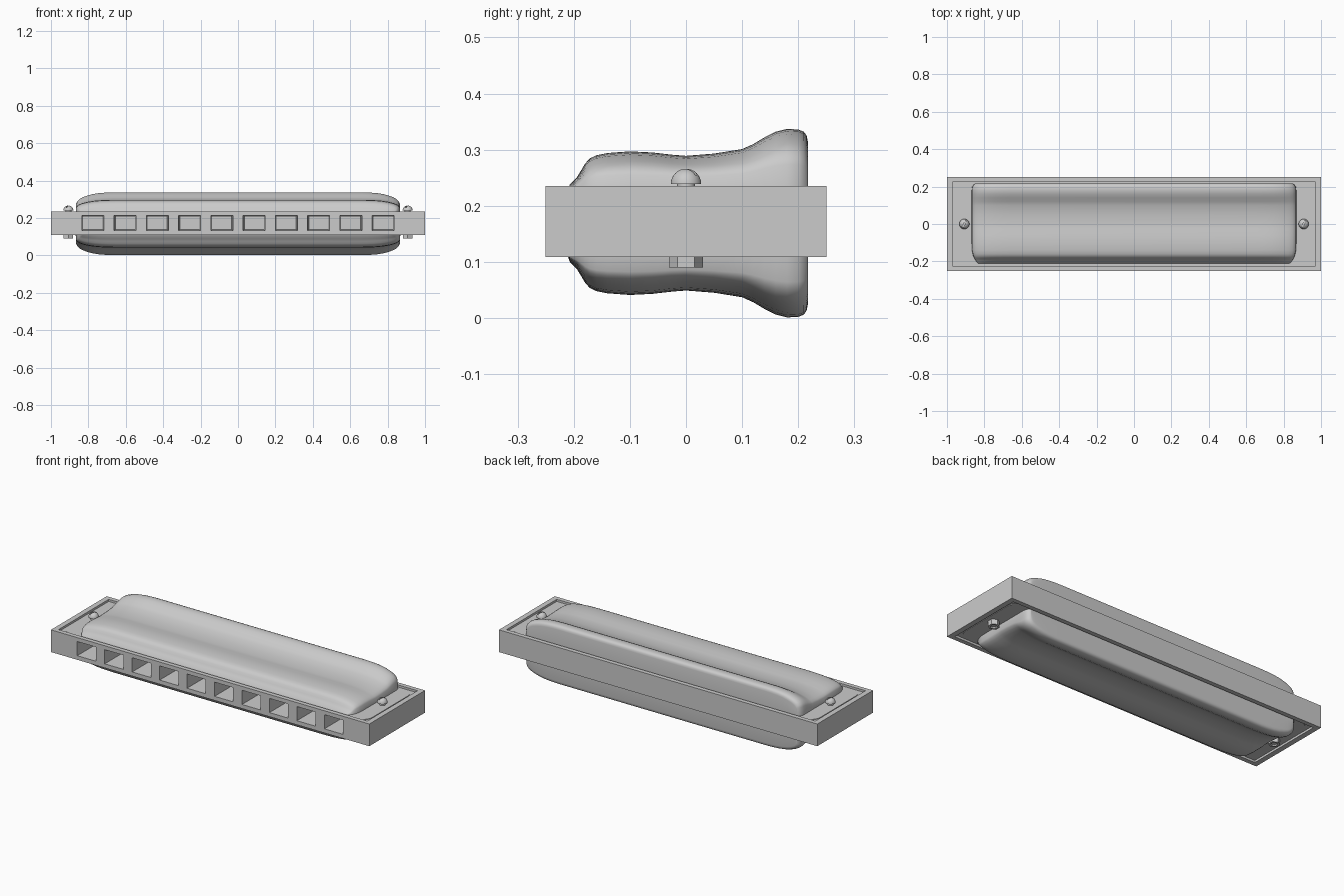
import bpy, bmesh, math
from mathutils import Matrix

cube = bpy.data.objects.get("Cube")
if cube:
    bpy.data.objects.remove(cube, do_unlink=True)

metal = bpy.data.materials.new("plain grey")
metal.use_nodes = True
GREY = (0.6, 0.6, 0.6, 1)
metal.diffuse_color = GREY
metal.node_tree.nodes["Principled BSDF"].inputs["Base Color"].default_value = GREY

BOTTOM, TOP, RECESS = 0.109, 0.235, 0.012
MID = 0.169  # mirror height of the two covers


def finish(bm, name, smooth=None):
    bmesh.ops.recalc_face_normals(bm, faces=bm.faces)
    mesh = bpy.data.meshes.new(name)
    bm.to_mesh(mesh)
    bm.free()
    mesh.materials.append(metal)
    ob = bpy.data.objects.new(name, mesh)
    bpy.context.collection.objects.link(ob)
    if smooth:
        select(ob)
        bpy.ops.object.shade_smooth_by_angle(angle=math.radians(smooth))
    return ob


def select(ob):
    bpy.ops.object.select_all(action='DESELECT')
    ob.select_set(True)
    bpy.context.view_layer.objects.active = ob


def add_box(bm, x, y, z, turn=0):
    """Box from (low, high) ranges, optionally turned about its own z axis."""
    size = [b - a for a, b in (x, y, z)]
    centre = [(a + b) / 2 for a, b in (x, y, z)]
    m = Matrix.Translation(centre) @ Matrix.Rotation(turn, 4, 'Z') @ Matrix.Diagonal((*size, 1))
    return bmesh.ops.create_cube(bm, size=1, matrix=m)["verts"]


def add_cylinder(bm, x, radius, low, high, sides):
    bmesh.ops.create_cone(bm, cap_ends=True, segments=sides, radius1=radius, radius2=radius,
                          depth=high - low, matrix=Matrix.Translation((x, 0, (low + high) / 2)))


def cut(ob, bm):
    """Subtract a closed shape and discard it."""
    tool = finish(bm, "cutter")
    tool.hide_render = True
    mod = ob.modifiers.new("cut", 'BOOLEAN')
    mod.operation, mod.object, mod.solver = 'DIFFERENCE', tool, 'EXACT'
    select(ob)
    bpy.ops.object.modifier_apply(modifier=mod.name)
    bpy.data.objects.remove(tool, do_unlink=True)


# Comb body with a shallow recess above and below, and ten blow holes
bm = bmesh.new()
add_box(bm, (-1, 1), (-0.25, 0.25), (BOTTOM, TOP))
body = finish(bm, "comb_body")
bm = bmesh.new()
for low, high in ((TOP - RECESS, TOP + 0.1), (BOTTOM - 0.1, BOTTOM + RECESS)):
    add_box(bm, (-0.97, 0.97), (-0.225, 0.225), (low, high))
cut(body, bm)
bm = bmesh.new()
for i in range(10):
    x = (i - 4.5) * 0.1725
    verts = add_box(bm, (x - 0.059, x + 0.059), (-0.26, -0.05), (0.132, 0.213))
    for v in verts:  # holes narrow slightly towards the inside
        if v.co.y > -0.1:
            v.co.x = x + (v.co.x - x) * 0.88
            v.co.z = 0.1725 + (v.co.z - 0.1725) * 0.88
cut(body, bm)


# Reed plates with rounded corners
def reed_plate(name, low, high):
    bm = bmesh.new()
    r, ring = 0.06, []
    for k, (sx, sy) in enumerate(((1, 1), (-1, 1), (-1, -1), (1, -1))):
        for j in range(9):
            a = math.pi / 2 * (k + j / 8)
            ring.append(bm.verts.new((sx * (0.955 - r) + r * math.cos(a),
                                      sy * (0.218 - r) + r * math.sin(a), low)))
    face = bm.faces.new(ring)
    top = bmesh.ops.extrude_face_region(bm, geom=[face])["geom"]
    for v in top:
        if isinstance(v, bmesh.types.BMVert):
            v.co.z = high
    finish(bm, name)


reed_plate("upper_reed_plate", TOP - RECESS - 0.005, TOP - RECESS + 0.003)
reed_plate("lower_reed_plate", BOTTOM + RECESS - 0.003, BOTTOM + RECESS + 0.005)

# Cover profile: depth, height
PROFILE = [(-0.213, 0.222), (-0.207, 0.238), (-0.195, 0.25), (-0.187, 0.263), (-0.18, 0.275),
           (-0.172, 0.284), (-0.16, 0.29), (-0.14, 0.294), (-0.1, 0.297), (-0.06, 0.295),
           (-0.025, 0.291), (0, 0.289), (0.05, 0.293), (0.1, 0.301), (0.12, 0.31),
           (0.14, 0.322), (0.16, 0.332), (0.18, 0.337), (0.2, 0.336), (0.21, 0.332),
           (0.215, 0.325), (0.217, 0.315), (0.217, 0.222)]
# Half-length stations with the share of the full height reached there
ENDS = [(0.868, 0), (0.866, 0.45), (0.86, 0.57), (0.848, 0.68), (0.83, 0.77), (0.805, 0.85),
        (0.775, 0.92), (0.74, 0.965), (0.7, 0.99), (0.66, 1)]


def narrowing(y):
    """Shortens the cover at its front and rear corners."""
    front = max(0, (-0.1 - y) / 0.113)
    rear = max(0, (y - 0.18) / 0.037)
    return 1 - 0.04 * front ** 3 - 0.022 * rear ** 3


def cover(name, flip):
    bm = bmesh.new()
    stations = [(-x, f) for x, f in ENDS] + [(x, f) for x, f in reversed(ENDS)]
    rows = []
    for x, f in stations:
        row = []
        for y, z in PROFILE:
            h = 0.222 + (z - 0.222) * f
            row.append(bm.verts.new((x * narrowing(y), y, 2 * MID - h if flip else h)))
        rows.append(row)
    for a, b in zip(rows, rows[1:]):
        for i in range(len(PROFILE) - 1):
            bm.faces.new((a[i], a[i + 1], b[i + 1], b[i]))
        bm.faces.new((a[-1], a[0], b[0], b[-1]))
    bmesh.ops.remove_doubles(bm, verts=bm.verts, dist=0.00001)
    bmesh.ops.dissolve_degenerate(bm, dist=0.00001, edges=bm.edges)
    finish(bm, name, 50)


cover("upper_cover", False)
cover("lower_cover", True)

# Slotted dome screws on top, hexagonal nuts below
for side, x in (("left", 0.907), ("right", -0.907)):
    bm = bmesh.new()
    bmesh.ops.create_uvsphere(bm, u_segments=32, v_segments=16, radius=0.027,
                              matrix=Matrix.Translation((x, 0, 0.239)))
    bmesh.ops.bisect_plane(bm, geom=bm.verts[:] + bm.edges[:] + bm.faces[:], dist=0.0001,
                           plane_co=(x, 0, 0.239), plane_no=(0, 0, -1), clear_outer=True)
    bmesh.ops.holes_fill(bm, edges=[e for e in bm.edges if e.is_boundary])
    head = finish(bm, side + "_screw_head", 35)
    bm = bmesh.new()
    add_box(bm, (x - 0.05, x + 0.05), (-0.004, 0.004), (0.255, 0.3), math.radians(60))
    cut(head, bm)

    bm = bmesh.new()
    add_cylinder(bm, x, 0.016, 0.097, 0.2395, 24)
    finish(bm, side + "_screw_shaft", 35)

    bm = bmesh.new()
    add_cylinder(bm, x, 0.03, 0.09, BOTTOM + RECESS, 6)
    nut = finish(bm, side + "_nut")
    bm = bmesh.new()
    add_cylinder(bm, x, 0.0165, 0.08, 0.13, 24)
    cut(nut, bm)
